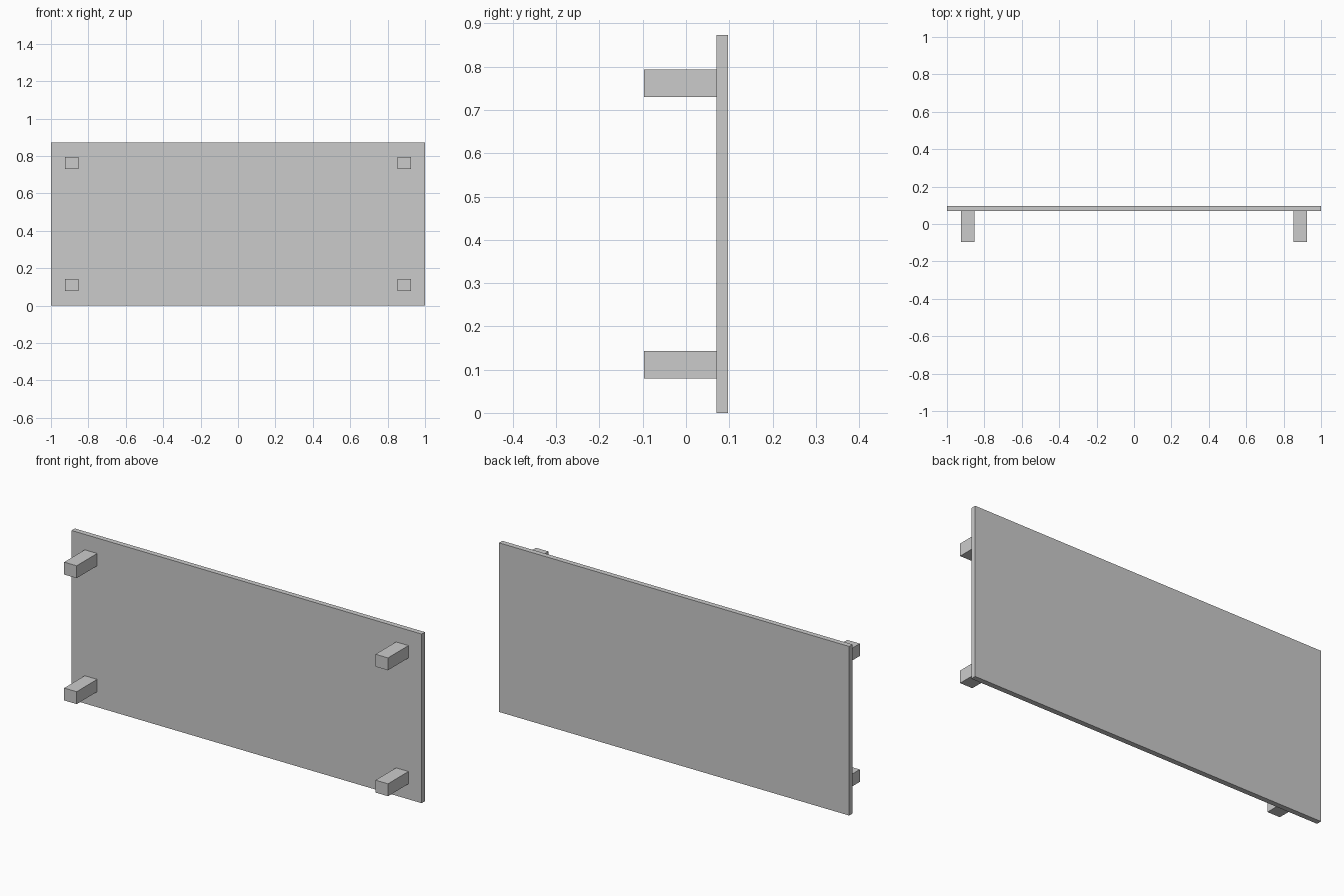
import bpy

if "Cube" in bpy.data.objects:
    bpy.data.objects.remove(bpy.data.objects["Cube"])


def box(name, lo, hi):
    """Axis-aligned box between two corners."""
    centre = [(a + b) / 2 for a, b in zip(lo, hi)]
    bpy.ops.mesh.primitive_cube_add(size=1, location=centre)
    ob = bpy.context.object
    ob.name = name
    ob.scale = [b - a for a, b in zip(lo, hi)]
    bpy.ops.object.transform_apply(location=False, rotation=False, scale=True)
    return ob


HEIGHT = 0.873
DEPTH = 0.097     # half of the overall depth
JOINT = 0.07      # y where the legs meet the panel

# Upright panel
box("panel", (-1, JOINT, 0), (1, DEPTH, HEIGHT))

# Four legs sticking out of the front, one near each corner
LEG_X, LEG_Z = 0.889, 0.325
LEG_W, LEG_H = 0.071, 0.064
for side, sx in (("left", -1), ("right", 1)):
    for level, sz in (("lower", -1), ("upper", 1)):
        x = sx * LEG_X
        z = HEIGHT / 2 + sz * LEG_Z
        box(f"{level}_{side}_leg",
            (x - LEG_W / 2, -DEPTH, z - LEG_H / 2),
            (x + LEG_W / 2, JOINT, z + LEG_H / 2))
